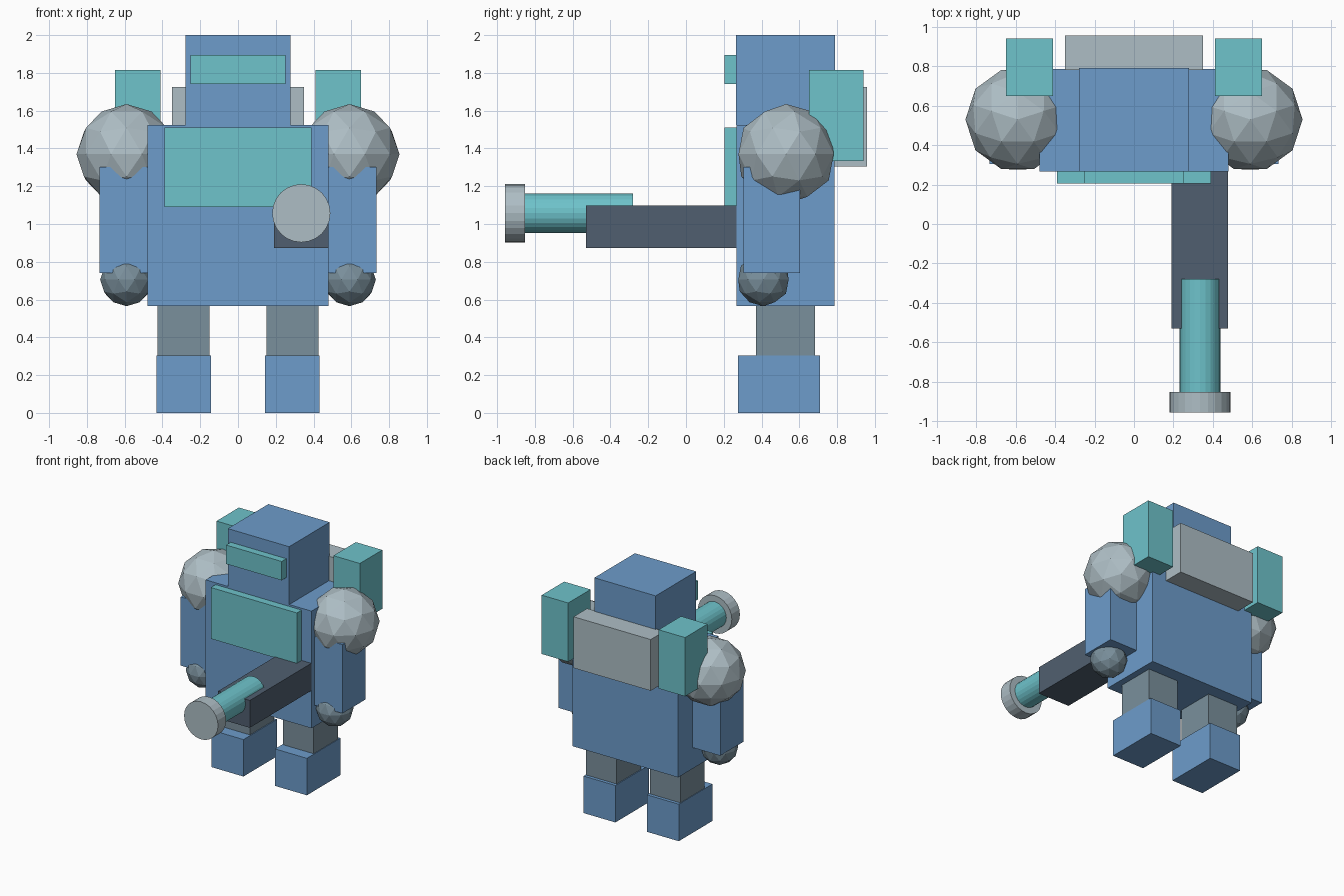
import bpy
from math import radians

cube = bpy.data.objects.get("Cube")
if cube:
    bpy.data.objects.remove(cube, do_unlink=True)


def material(name, rgb):
    """Flat colour from 0-255 sRGB values."""
    linear = [((c / 255 + 0.055) / 1.055) ** 2.4 for c in rgb] + [1.0]
    mat = bpy.data.materials.new(name)
    mat.use_nodes = True
    mat.diffuse_color = linear
    mat.node_tree.nodes["Principled BSDF"].inputs["Base Color"].default_value = linear
    return mat


blue = material("armour_blue", (109, 156, 203))
teal = material("panel_teal", (110, 195, 203))
light = material("light_grey", (174, 190, 197))
grey = material("joint_grey", (122, 144, 156))
dark = material("gun_grey", (80, 95, 112))


def finish(name, mat):
    obj = bpy.context.object
    obj.name = obj.data.name = name
    obj.data.materials.append(mat)
    return obj


def box(name, mat, x, y, z):
    """Box given by its (min, max) range on each axis."""
    ranges = (x, y, z)
    bpy.ops.mesh.primitive_cube_add(size=1, location=[(a + b) / 2 for a, b in ranges])
    obj = finish(name, mat)
    for v in obj.data.vertices:
        v.co = [c * (b - a) for c, (a, b) in zip(v.co, ranges)]
    return obj


def ball(name, mat, radius, location):
    bpy.ops.mesh.primitive_ico_sphere_add(
        subdivisions=2, radius=radius, location=location, rotation=(0, 0, radians(90)))
    return finish(name, mat)


def barrel(name, mat, radius, x, z, y):
    """Cylinder running along the y axis."""
    bpy.ops.mesh.primitive_cylinder_add(
        vertices=24, radius=radius, depth=y[1] - y[0],
        location=(x, (y[0] + y[1]) / 2, z), rotation=(radians(90), 0, 0))
    obj = finish(name, mat)
    bpy.ops.object.shade_flat()
    return obj


# Torso and head
box("torso", blue, (-0.48, 0.48), (0.267, 0.787), (0.565, 1.525))
box("head", blue, (-0.278, 0.278), (0.265, 0.79), (1.525, 2.0))
box("visor", teal, (-0.252, 0.252), (0.205, 0.27), (1.74, 1.895))
box("chest_panel", teal, (-0.39, 0.39), (0.205, 0.27), (1.09, 1.51))
box("backpack", light, (-0.35, 0.35), (0.78, 0.957), (1.305, 1.725))

# Paired limbs and back pods
for side, s in (("left", 1), ("right", -1)):
    def pair(a, b):
        return tuple(sorted((s * a, s * b)))

    box(side + "_back_pod", teal, pair(0.41, 0.65), (0.65, 0.94), (1.333, 1.815))
    ball(side + "_shoulder", light, 0.265, (s * 0.59, 0.53, 1.37))
    box(side + "_arm", blue, pair(0.45, 0.733), (0.305, 0.603), (0.74, 1.303))
    ball(side + "_hand", grey, 0.14, (s * 0.59, 0.41, 0.705))
    box(side + "_leg", grey, pair(0.15, 0.427), (0.37, 0.683), (0.3, 0.565))
    box(side + "_foot", blue, pair(0.143, 0.432), (0.275, 0.71), (0.0, 0.303))

# Forward-pointing cannon
box("cannon_mount", dark, (0.191, 0.478), (-0.53, 0.27), (0.873, 1.097))
barrel("cannon_barrel", teal, 0.104, 0.335, 1.057, (-0.86, -0.28))
barrel("cannon_muzzle", light, 0.154, 0.335, 1.057, (-0.957, -0.852))
